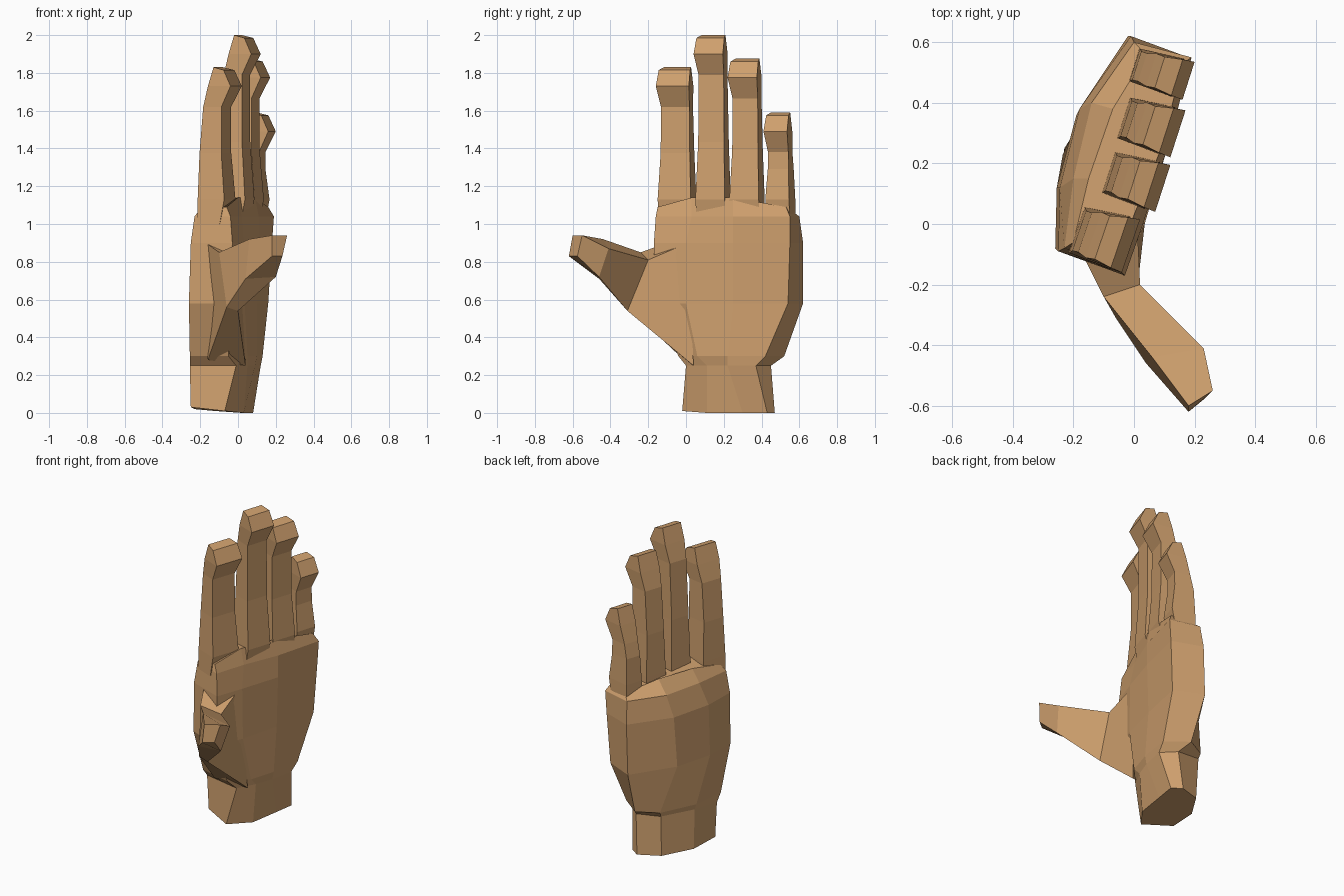
import bpy, bmesh
from mathutils import Vector

skin = bpy.data.materials.new("skin")
skin.diffuse_color = (0.62, 0.35, 0.155, 1)


def loft(name, rings):
    """Skin a list of equal-length point rings and cap both ends."""
    bm = bmesh.new()
    vr = [[bm.verts.new(p) for p in ring] for ring in rings]
    n = len(vr[0])
    for a, b in zip(vr, vr[1:]):
        for i in range(n):
            j = (i + 1) % n
            bm.faces.new((a[i], a[j], b[j], b[i]))
    bm.faces.new(vr[0][::-1])
    bm.faces.new(vr[-1])
    bmesh.ops.recalc_face_normals(bm, faces=bm.faces)
    me = bpy.data.meshes.new(name)
    bm.to_mesh(me)
    bm.free()
    me.materials.append(skin)
    ob = bpy.data.objects.new(name, me)
    bpy.context.collection.objects.link(ob)
    return ob


# wrist and palm: xy sections, each with one height per point
sections = [
    ([.03, .01, 0, 0, 0, 0, .01, .02],
     [(-.25, .06), (-.07, -.02), (.03, .11), (.06, .30), (.08, .43), (.02, .47), (-.12, .42), (-.23, .25)]),
    ([.25, .25, .25, .25, .25, .25, .27, .27],
     [(-.255, .05), (-.01, 0), (.05, .11), (.09, .22), (.12, .37), (.04, .45), (-.125, .435), (-.23, .24)]),
    ([.30] * 8,
     [(-.255, .01), (-.05, -.04), (.05, .06), (.10, .22), (.13, .42), (0, .52), (-.13, .45), (-.235, .23)]),
    ([.58] * 8,
     [(-.26, -.08), (-.04, -.17), (.035, 0), (.10, .25), (.16, .54), (-.02, .62), (-.19, .36), (-.255, .12)]),
    ([.90] * 8,
     [(-.25, -.09), (-.03, -.17), (.03, 0), (.11, .25), (.18, .55), (-.01, .62), (-.18, .38), (-.245, .12)]),
    ([1.04] * 8,
     [(-.23, -.08), (-.04, -.16), (.02, .03), (.11, .25), (.19, .55), (0, .60), (-.14, .40), (-.20, .15)]),
    ([1.08, 1.09, 1.14, 1.14, 1.09, 1.07, 1.12, 1.12],
     [(-.20, -.06), (-.06, -.15), (.0, .03), (.09, .25), (.16, .53), (.04, .56), (-.07, .38), (-.15, .15)]),
]
loft("palm", [[(x, y, z) for (x, y), z in zip(pts, zs)] for zs, pts in sections])

# fingers: pad edge from a to b, top height; sections run from knuckle to tip
out = Vector((.95, -.28, 0))


def finger(name, a, b, top):
    a, b = Vector((*a, 0)), Vector((*b, 0))
    mid = 1.13 + (top - 1.13) * .35
    # height, palm-side offset, back-side offset, width factor, palm-side drop
    prof = [(1.0, -.06, -.19, 1.0, 0),
            (1.13, -.035, -.187, 1.0, 0),
            (mid, -.055, -.18, .88, 0),
            (top - .21, -.055, -.16, .86, 0),
            (top - .10, 0, -.13, 1, 0),
            (top, -.04, -.10, .95, .015)]
    c = (a + b) / 2
    rings = []
    for z, p, d, w, drop in prof:
        ring = []
        for depth, k, zz in ((p, w, z - drop), (d, w * .86, z)):
            ring.append([c + (e - c) * k + out * depth + Vector((0, 0, zz)) for e in (a, b)])
        rings.append(ring[0] + ring[1][::-1])
    loft(name, rings)


finger("index_finger", (-.04, -.16), (.02, .015), 1.83)
finger("middle_finger", (.07, .04), (.12, .195), 2.0)
finger("ring_finger", (.12, .22), (.17, .375), 1.875)
finger("little_finger", (.16, .41), (.20, .535), 1.59)

# thumb: from the heel of the palm out to the tip
loft("thumb", [
    [(.01, .01, .90), (.04, .04, .25), (-.16, -.01, .28), (-.17, -.10, .90)],
    [(.02, -.20, .81), (.00, -.31, .54), (-.06, -.31, .56), (-.10, -.24, .85)],
    [(.23, -.41, .87), (.20, -.46, .72), (.04, -.46, .71), (.06, -.44, .92)],
    [(.26, -.55, .94), (.235, -.575, .83), (.18, -.62, .83), (.18, -.60, .94)],
])
